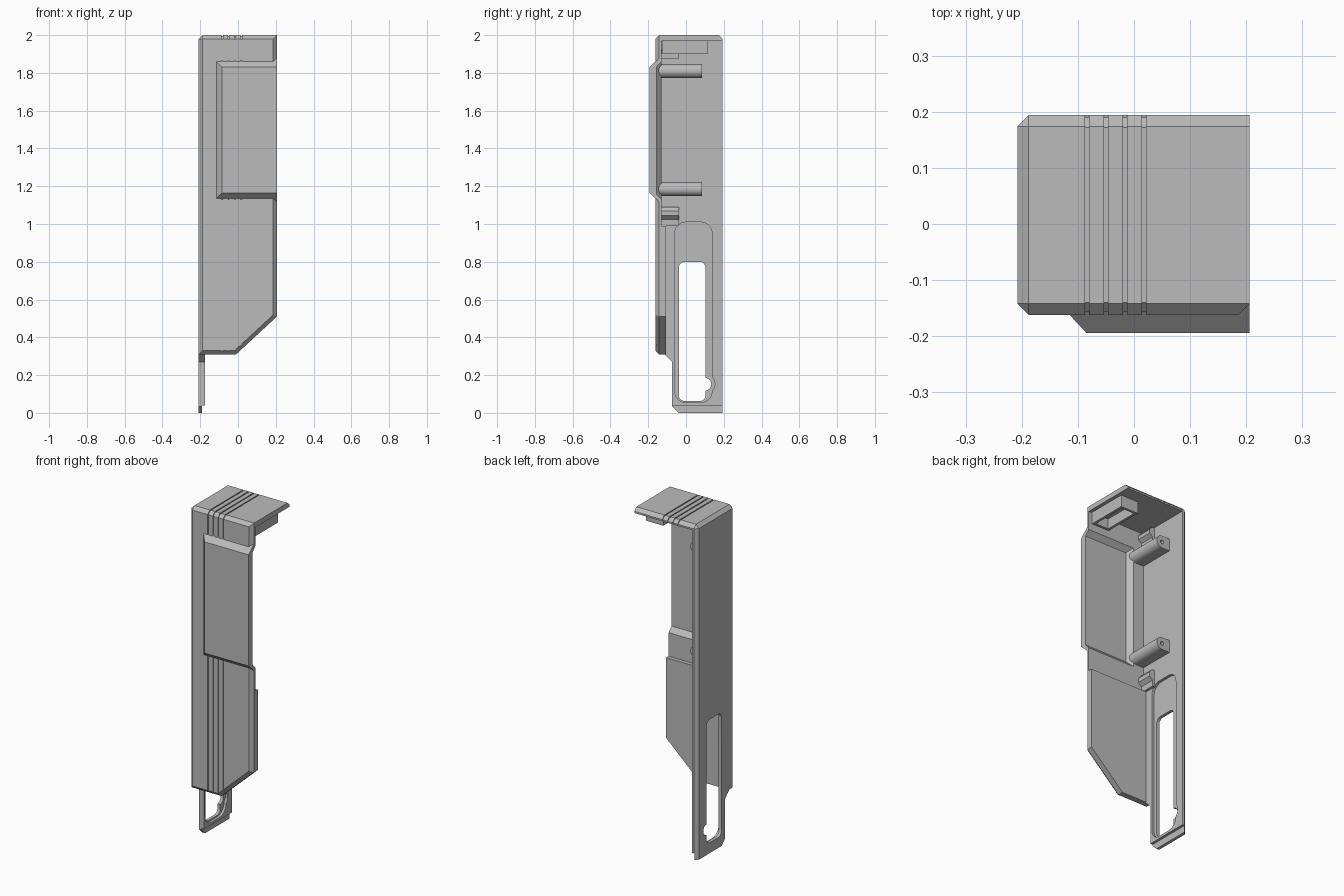
import bpy, bmesh, math
from mathutils import Vector

if "Cube" in bpy.data.objects:
    bpy.data.objects.remove(bpy.data.objects["Cube"], do_unlink=True)

grey = bpy.data.materials.new("plain_grey")
grey.use_nodes = True
grey.diffuse_color = (0.5, 0.5, 0.5, 1)
grey.node_tree.nodes["Principled BSDF"].inputs["Base Color"].default_value = (0.5, 0.5, 0.5, 1)

LEFT, RIGHT, FRONT, BACK, TOP = -0.208, 0.206, -0.162, 0.194, 2.0
INNER = -0.175
CH = 0.02


def near(a, b):
    return abs(a - b) < 1e-4


def prism(name, pts, axis, a, b, bevel_rule=None, offset=CH, segments=1):
    """Extrude a 2D outline along an axis, bevelling the edges chosen by a rule."""
    def place(p, d):
        return {"x": (d, p[0], p[1]), "y": (p[0], d, p[1]), "z": (p[0], p[1], d)}[axis]
    bm = bmesh.new()
    face = bm.faces.new([bm.verts.new(place(p, a)) for p in pts])
    new = bmesh.ops.extrude_face_region(bm, geom=[face])["geom"]
    move = Vector(place((0, 0), b - a))
    bmesh.ops.translate(bm, vec=move, verts=[v for v in new if isinstance(v, bmesh.types.BMVert)])
    bmesh.ops.recalc_face_normals(bm, faces=bm.faces)
    if bevel_rule:
        edges = [e for e in bm.edges if bevel_rule(e.verts[0].co, e.verts[1].co)]
        bmesh.ops.bevel(bm, geom=edges, offset=offset, segments=segments, profile=0.5, affect="EDGES")
    return finish(name, bm)


def finish(name, bm):
    bmesh.ops.recalc_face_normals(bm, faces=bm.faces)
    mesh = bpy.data.meshes.new(name)
    bm.to_mesh(mesh)
    bm.free()
    mesh.materials.append(grey)
    obj = bpy.data.objects.new(name, mesh)
    bpy.context.collection.objects.link(obj)
    return obj


def rect(a0, a1, b0, b1):
    return [(a0, b0), (a1, b0), (a1, b1), (a0, b1)]


def disc(ca, cb, r, n=24):
    return [(ca + r * math.cos(math.tau * i / n), cb + r * math.sin(math.tau * i / n)) for i in range(n)]


def frustum(name, x0, x1, z0, z1, y_base, y_face, inset):
    """Raised plate sloping in on its left, top and bottom."""
    bm = bmesh.new()
    rings = []
    for y, i in ((y_base, 0), (y_face, inset)):
        rings.append([bm.verts.new((x, y, z)) for x, z in rect(x0 + i, x1, z0 + i, z1 - i)])
    bm.faces.new(rings[0])
    bm.faces.new(rings[1])
    for i in range(4):
        j = (i + 1) % 4
        bm.faces.new((rings[0][i], rings[0][j], rings[1][j], rings[1][i]))
    return finish(name, bm)


def combine(target, tool, operation="DIFFERENCE"):
    mod = target.modifiers.new("cut", "BOOLEAN")
    mod.operation, mod.object, mod.solver = operation, tool, "EXACT"
    bpy.context.view_layer.objects.active = target
    bpy.ops.object.modifier_apply(modifier=mod.name)
    bpy.data.objects.remove(tool, do_unlink=True)


# Chamfered outer block with a slanted lower corner
def shell_edges(p, q):
    def both(i, v):
        return near(p[i], v) and near(q[i], v)
    return (both(1, FRONT) or (both(0, LEFT) and both(1, BACK))
            or (both(2, TOP) and both(1, BACK)) or (both(0, LEFT) and both(2, TOP)))


outline = [(LEFT, 0.31), (-0.01, 0.31), (RIGHT, 0.51), (RIGHT, TOP), (LEFT, TOP)]
shell = prism("housing_shell", outline, "y", FRONT, BACK, shell_edges)

# Hollow inside, leaving a thicker lower front panel
cavity = [(-0.13, 1.97), (1, 1.97), (1, 0.2), (-0.107, 0.2), (-0.107, 0.99), (-0.13, 0.99)]
combine(shell, prism("cavity", cavity, "x", INNER, 1))

# Four fine grooves running up the front and over the top
groove = [(-0.156, 0.2), (-0.156, 1.978), (-0.14, 1.994), (0.172, 1.994), (0.3, 1.866),
          (0.3, 2.1), (-0.3, 2.1), (-0.3, 0.2)]
groove[4:5] = [(0.19, 1.976), (0.3, 1.976)]
for i in range(4):
    x = -0.084 + i * 0.034
    combine(shell, prism("groove", groove, "x", x - 0.0035, x + 0.0035))

# Raised front plate with matching pocket behind
combine(shell, frustum("bulge", -0.135, RIGHT, 1.115, 1.88, -0.14, -0.194, 0.05), "UNION")
combine(shell, frustum("pocket", -0.115, 1, 1.12, 1.87, -0.12, -0.157, 0.04))

# Lower leg continuing the side wall
leg_outline = [(BACK, 0), (-0.04, 0), (-0.073, 0.033), (-0.073, 0.27), (-0.112, 0.309),
               (-0.112, 0.34), (BACK, 0.34)]
leg = prism("leg", leg_outline, "x", LEFT, INNER,
            lambda p, q: all(near(v.x, LEFT) and near(v.y, BACK) for v in (p, q)))
combine(leg, prism("step", rect(-1, 1, -0.1, 0.04), "x", -0.19, 1))
combine(shell, leg, "UNION")


# Keyhole slot through the wall and its shallow inner recess
def along_x(p, q):
    return not near(p.x, q.x)


combine(shell, prism("recess", rect(-0.06, 0.138, 0.055, 1.01), "x", -0.19, 0, along_x, 0.06, 6))
combine(shell, prism("recess_lobe", disc(0.1, 0.152, 0.053), "x", -0.19, 0))
combine(shell, prism("slot", rect(-0.038, 0.103, 0.063, 0.8), "x", -1, 0, along_x, 0.03, 5))
combine(shell, prism("slot_lobe", disc(0.1, 0.152, 0.034), "x", -1, 0))

# Screw posts on the inner wall
for name, z in (("upper_screw_post", 1.81), ("lower_screw_post", 1.185)):
    cx, r = -0.125, 0.037
    arc = [(cx + r * math.sin(math.pi * i / 12), z - r * math.cos(math.pi * i / 12)) for i in range(13)]
    post = prism(name, [(INNER - 0.005, z + r), (INNER - 0.005, z - r)] + arc, "y", -0.15, 0.085)
    combine(post, prism("screw_hole", disc(cx, z, 0.011, 16), "y", 0.0, 0.2))

# Small snap hooks beside the front panel
for name, z in (("upper_hook", 1.875), ("lower_hook", 0.99)):
    hook = [(INNER - 0.005, z), (-0.16, z), (-0.16, z + 0.035), (-0.14, z + 0.055),
            (-0.14, z + 0.08), (-0.155, z + 0.1), (INNER - 0.005, z + 0.1)]
    if name == "upper_hook":
        hook = [(x, z + (q - z) * 0.9) for x, q in hook]
    prism(name, hook, "y", -0.132, -0.037)

# Hollow bracket under the top plate
bracket = prism("top_bracket", rect(0.07, 0.185, -0.128, 0.115), "z", 1.9, 1.972)
combine(bracket, prism("bracket_pocket", rect(0.085, 0.17, -0.113, 0.1), "z", 1.8, 1.96))

for obj in bpy.context.scene.objects:
    obj.select_set(obj.type == "MESH")
bpy.context.view_layer.objects.active = shell
bpy.ops.object.shade_smooth_by_angle(angle=math.radians(25))
